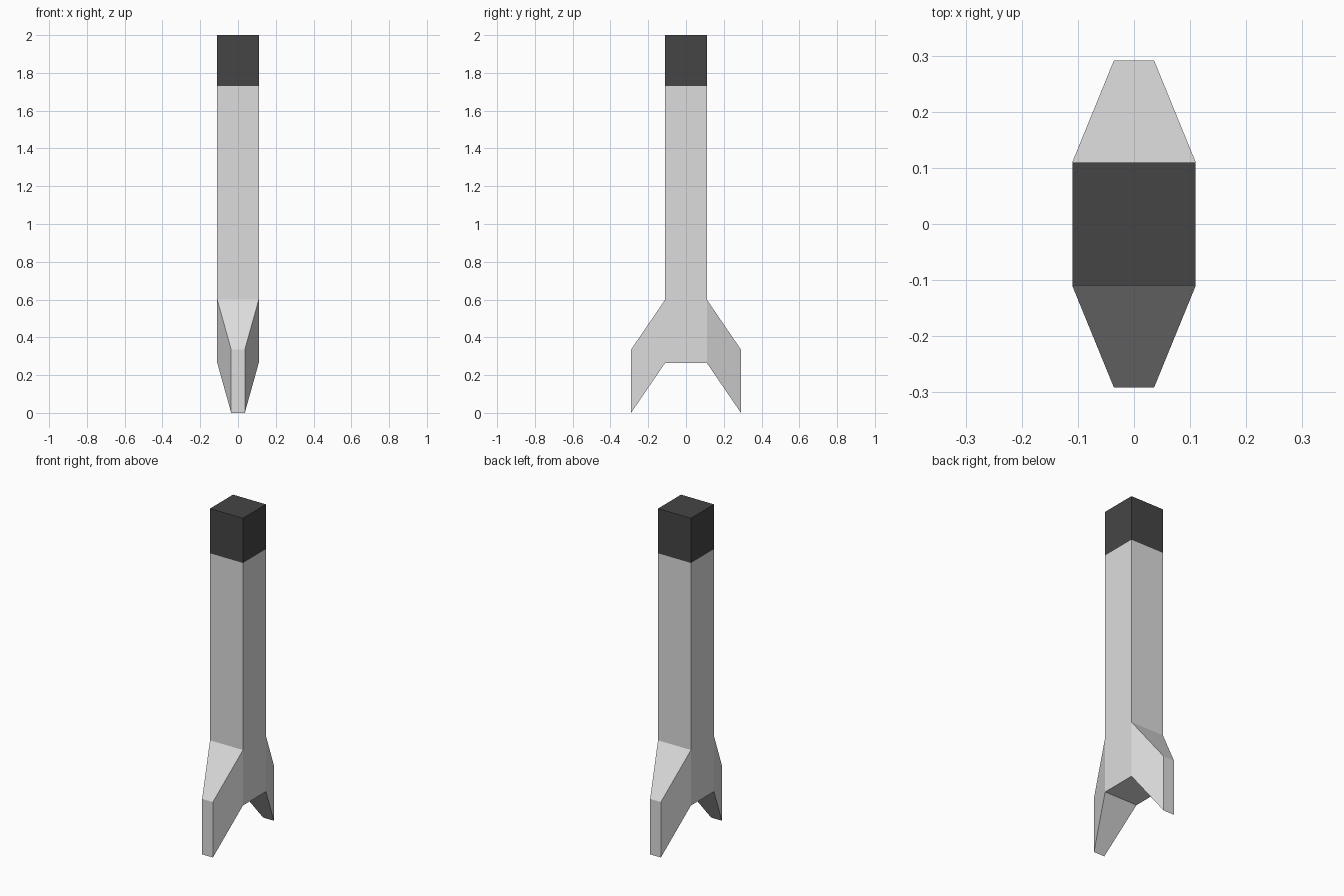
import bpy, bmesh
from mathutils import Vector

if "Cube" in bpy.data.objects:
    bpy.data.objects.remove(bpy.data.objects["Cube"])

HALF, Z0, Z_FIN, Z_CAP, Z1 = 0.11, 0.265, 0.6, 1.73, 2.0
TIP_HALF, TIP_Y, DROP = 0.036, 0.291, 0.265


def material(name, v):
    m = bpy.data.materials.new(name)
    m.diffuse_color = (v, v, v, 1)
    m.use_nodes = True
    m.node_tree.nodes["Principled BSDF"].inputs["Base Color"].default_value = m.diffuse_color
    return m


# Square column
bm = bmesh.new()
bmesh.ops.create_cube(bm, size=1)
for v in bm.verts:
    v.co = Vector((v.co.x * 2 * HALF, v.co.y * 2 * HALF, Z1 if v.co.z > 0 else Z0))

# Cut lines at the fin root and the dark cap
for z in (Z_FIN, Z_CAP):
    bmesh.ops.bisect_plane(bm, geom=bm.verts[:] + bm.edges[:] + bm.faces[:],
                           plane_co=(0, 0, z), plane_no=(0, 0, 1))
bm.normal_update()

# Swept, tapered fins pulled out of the lower front and back faces
roots = [f for f in bm.faces
         if abs(f.normal.y) > 0.9 and f.calc_center_median().z < Z_FIN]
for f in bmesh.ops.extrude_discrete_faces(bm, faces=roots)["faces"]:
    for v in f.verts:
        v.co.x *= TIP_HALF / HALF
        v.co.y *= TIP_Y / HALF
        v.co.z -= DROP

# Dark cap colour by height
for f in bm.faces:
    f.material_index = int(f.calc_center_median().z > Z_CAP)
bmesh.ops.recalc_face_normals(bm, faces=bm.faces[:])

mesh = bpy.data.meshes.new("finned_column")
bm.to_mesh(mesh)
bm.free()
mesh.materials.append(material("light grey", 0.72))
mesh.materials.append(material("charcoal", 0.06))
bpy.context.collection.objects.link(bpy.data.objects.new("finned_column", mesh))
